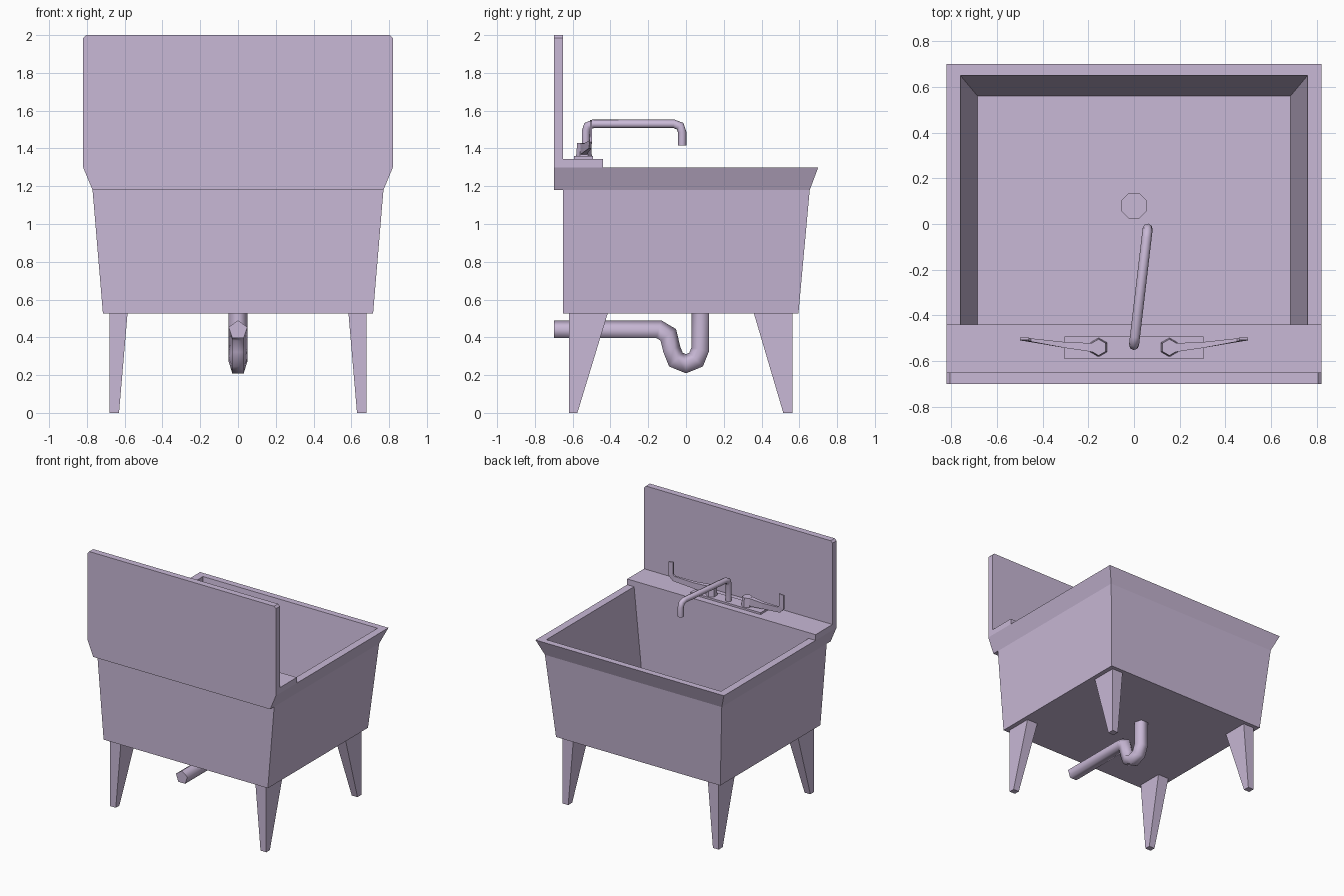
import bpy, bmesh
from math import cos, sin, pi, radians
from mathutils import Vector

if "Cube" in bpy.data.objects:
    bpy.data.objects.remove(bpy.data.objects["Cube"])

mat = bpy.data.materials.new("enamel")
mat.diffuse_color = (0.58, 0.48, 0.67, 1)
mat.use_nodes = True
mat.node_tree.nodes["Principled BSDF"].inputs["Base Color"].default_value = mat.diffuse_color


def loft(name, rings, smooth=False, mirror=False):
    """Skin a list of equal-sized closed rings and cap both ends."""
    bm = bmesh.new()
    vs = [[bm.verts.new(p) for p in r] for r in rings]
    n = len(vs[0])
    for a, b in zip(vs, vs[1:]):
        for i in range(n):
            j = (i + 1) % n
            bm.faces.new((a[i], a[j], b[j], b[i]))
    bm.faces.new(vs[0][::-1])
    bm.faces.new(vs[-1])
    bmesh.ops.recalc_face_normals(bm, faces=bm.faces)
    me = bpy.data.meshes.new(name)
    bm.to_mesh(me)
    bm.free()
    me.materials.append(mat)
    ob = bpy.data.objects.new(name, me)
    bpy.context.collection.objects.link(ob)
    if mirror:
        ob.modifiers.new("mirror", 'MIRROR').use_mirror_merge = False
    if smooth:
        bpy.context.view_layer.objects.active = ob
        ob.select_set(True)
        bpy.ops.object.shade_smooth_by_angle(angle=radians(75))
        ob.select_set(False)
    return ob


def rect(x0, x1, y0, y1, z):
    return [(x0, y0, z), (x1, y0, z), (x1, y1, z), (x0, y1, z)]


def ngon(cx, cy, z, r, n):
    return [(cx + r * cos(2 * pi * (i + .5) / n), cy + r * sin(2 * pi * (i + .5) / n), z)
            for i in range(n)]


def tube(name, path, side, r, n):
    """Sweep an n-sided section along a planar path with mitred joints."""
    path = [Vector(p) for p in path]
    side = Vector(side).normalized()
    rings = []
    for i, p in enumerate(path):
        t1 = (p - path[i - 1]).normalized() if i else (path[1] - p).normalized()
        t2 = (path[i + 1] - p).normalized() if i < len(path) - 1 else t1
        t = (t1 + t2).normalized()
        nrm = side.cross(t) / t.dot(t1)
        rings.append([p + side * (r * sin(2 * pi * k / n)) + nrm * (r * cos(2 * pi * k / n))
                      for k in range(n)])
    return loft(name, rings, smooth=True)


# Basin: outer wall, flared rim, then down the inside to the floor
loft("basin", [
    rect(-.715, .715, -.65, .595, .525),
    rect(-.77, .77, -.65, .655, 1.18),
    rect(-.82, .82, -.65, .70, 1.30),
    rect(-.76, .76, -.44, .65, 1.30),
    rect(-.685, .685, -.44, .56, .56)])

# Backsplash with clipped top corners
half = [(.77, 1.18), (.82, 1.30), (.82, 1.985), (.805, 2.0)]
outline = half + [(-x, z) for x, z in reversed(half)]
loft("backsplash", [[(x, y, z) for x, z in outline] for y in (-.70, -.65)])

# Faucet ledge and mounting plate
loft("faucet_ledge", [rect(-.82, .82, -.65, -.44, z) for z in (1.30, 1.345)])
loft("faucet_plate", [rect(-.305, .305, -.592, -.492, z) for z in (1.345, 1.36)])

# Tapered legs, mirrored left to right
loft("back_leg", [rect(.63, .68, -.62, -.575, 0), rect(.585, .68, -.62, -.415, .525)], mirror=True)
loft("front_leg", [rect(.63, .68, .515, .565, 0), rect(.585, .68, .36, .565, .525)], mirror=True)

# Drain in the basin floor
loft("drain", [ngon(0, .08, .56, .06, 8), ngon(0, .08, .568, .06, 8),
               ngon(0, .08, .568, .051, 8), ngon(0, .08, .563, .051, 8)])

# Drain pipe with its trap bend
pipe = [(-.70, .438), (-.145, .438), (-.098, .41), (-.08, .335), (-.057, .278), (0, .255),
        (.057, .278), (.08, .335), (.08, .53)]
tube("drain_pipe", [(0, y, z) for y, z in pipe], (1, 0, 0), .052, 5)

# Spout, swung slightly to one side
d = Vector((.06, .51, 0)).normalized()
spout = [(0, 1.355), (0, 1.49), (.01, 1.518), (.038, 1.53), (.47, 1.53), (.502, 1.518),
         (.513, 1.487), (.513, 1.415)]
tube("spout", [Vector((0, -.53, z)) + d * a for a, z in spout], (d.y, -d.x, 0), .022, 8)

# Handles: faceted hub and a blade that runs outward then turns up
loft("handle_hub", [ngon(.155, -.54, 1.355, .042, 6), ngon(.155, -.54, 1.43, .036, 6)], mirror=True)
blade = [((.17, 1.365), (.17, 1.43), -.542, .02),
         ((.30, 1.38), (.30, 1.425), -.53, .013),
         ((.465, 1.40), (.45, 1.44), -.508, .007),
         ((.50, 1.435), (.462, 1.455), -.504, .006),
         ((.50, 1.545), (.46, 1.55), -.503, .005)]
loft("handle_blade", [[(b[0], y - h, b[1]), (b[0], y + h, b[1]),
                       (t[0], y + h, t[1]), (t[0], y - h, t[1])]
                      for b, t, y, h in blade], mirror=True)
